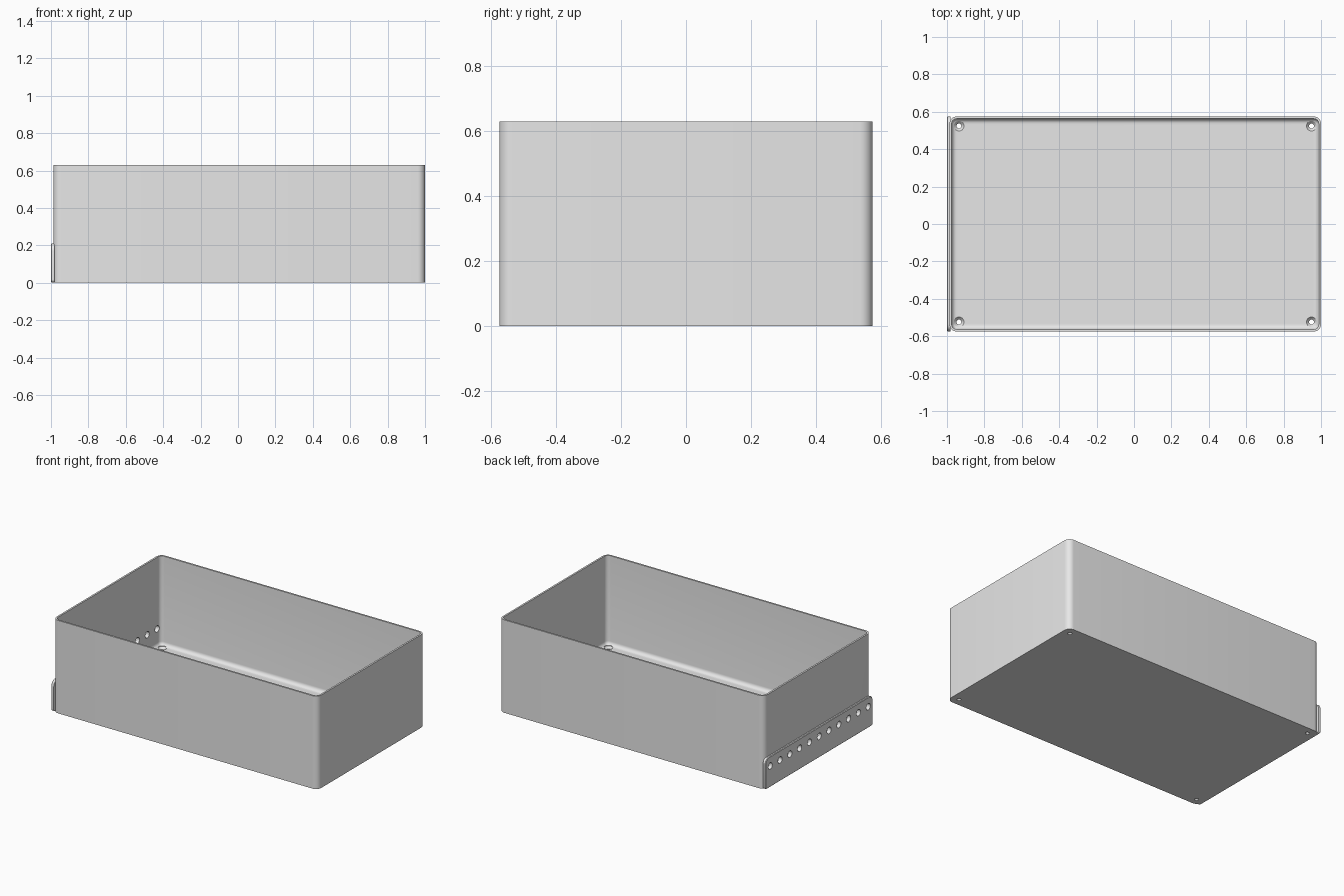
import bpy, bmesh
from math import cos, sin, pi
from mathutils import Matrix, Vector

if "Cube" in bpy.data.objects:
    bpy.data.objects.remove(bpy.data.objects["Cube"], do_unlink=True)

grey = bpy.data.materials.new("light grey")
grey.use_nodes = True
grey.diffuse_color = (0.8, 0.8, 0.8, 1)
grey.node_tree.nodes["Principled BSDF"].inputs["Base Color"].default_value = (0.8, 0.8, 0.8, 1)

# Main sizes
HEIGHT, HALF_Y = 0.63, 0.575
LEFT, RIGHT = -0.987, 1.0
MID_X, HALF_X = (LEFT + RIGHT) / 2, (RIGHT - LEFT) / 2
WALL, FLOOR, CORNER, FILLET = 0.012, 0.025, 0.04, 0.026


def rounded_rect(hx, hy, radii, steps=8):
    """Outline points; radii run top right, top left, bottom left, bottom right."""
    pts = []
    for k, (sx, sy) in enumerate([(1, 1), (-1, 1), (-1, -1), (1, -1)]):
        r = radii[k]
        for i in range(steps + 1):
            a = (k + i / steps) * pi / 2
            pts.append((sx * (hx - r) + r * cos(a), sy * (hy - r) + r * sin(a)))
    return pts


def skin(bm, loops):
    """Join a stack of equal loops and cap both ends."""
    rings = [[bm.verts.new(p) for p in loop] for loop in loops]
    for a, b in zip(rings, rings[1:]):
        for i in range(len(a)):
            j = (i + 1) % len(a)
            bm.faces.new((a[i], a[j], b[j], b[i]))
    bm.faces.new(rings[0][::-1])
    bm.faces.new(rings[-1])


def lathe(bm, profile, matrix, sides=24):
    """Closed turned solid from (radius, height) pairs."""
    skin(bm, [[matrix @ Vector((r * cos(2 * pi * i / sides), r * sin(2 * pi * i / sides), z))
               for i in range(sides)] for r, z in profile])


def finish(name, bm):
    bmesh.ops.recalc_face_normals(bm, faces=bm.faces)
    mesh = bpy.data.meshes.new(name)
    bm.to_mesh(mesh)
    bm.free()
    ob = bpy.data.objects.new(name, mesh)
    mesh.materials.append(grey)
    bpy.context.collection.objects.link(ob)
    return ob


def activate(ob):
    bpy.ops.object.select_all(action='DESELECT')
    ob.select_set(True)
    bpy.context.view_layer.objects.active = ob


def cut(ob, cutter):
    mod = ob.modifiers.new("holes", 'BOOLEAN')
    mod.operation, mod.solver, mod.object = 'DIFFERENCE', 'EXACT', cutter
    activate(ob)
    bpy.ops.object.modifier_apply(modifier=mod.name)


# Open box: outside wall, rim, inside wall, then a fillet down to the floor
def box_loop(inset, z):
    r = max(CORNER - inset, 0.002)
    return [(MID_X + x, y, z) for x, y in rounded_rect(HALF_X - inset, HALF_Y - inset, [r] * 4)]


bm = bmesh.new()
loops = [box_loop(0, 0), box_loop(0, HEIGHT), box_loop(WALL, HEIGHT)]
for i in range(7):
    a = i / 6 * pi / 2
    loops.append(box_loop(WALL + FILLET * (1 - cos(a)), FLOOR + FILLET * (1 - sin(a))))
skin(bm, loops)
box = finish("box", bm)

# Side plate with rounded corners
bm = bmesh.new()
outline = rounded_rect(HALF_Y, 0.104, [0.04, 0.04, 0.015, 0.015])
inner = rounded_rect(HALF_Y - 0.004, 0.1, [0.036, 0.036, 0.011, 0.011])
skin(bm, [[(x, y, z + 0.106) for y, z in loop]
          for x, loop in ((-0.98, outline), (-0.996, outline), (-1.0, inner))])
plate = finish("side_plate", bm)

# Countersunk screw holes in the floor corners
bm = bmesh.new()
for sx in (-1, 1):
    for sy in (-1, 1):
        lathe(bm, [(0.013, -0.02), (0.013, 0.01), (0.027, FLOOR), (0.027, 0.06)],
              Matrix.Translation((MID_X + sx * (HALF_X - 0.051), sy * (HALF_Y - 0.051), 0)))
floor_cutter = finish("floor_hole_cutter", bm)

# Row of holes through the plate and the wall behind it
bm = bmesh.new()
for i in range(-5, 6):
    lathe(bm, [(0.022, -0.05), (0.022, 0.05)],
          Matrix.Translation((-0.99, i * 0.105, 0.145)) @ Matrix.Rotation(pi / 2, 4, 'Y'))
side_cutter = finish("side_hole_cutter", bm)

cut(box, floor_cutter)
cut(box, side_cutter)
cut(plate, side_cutter)
for cutter in (floor_cutter, side_cutter):
    bpy.data.objects.remove(cutter, do_unlink=True)

for ob in (box, plate):
    activate(ob)
    bpy.ops.object.shade_smooth_by_angle(angle=pi / 6)
